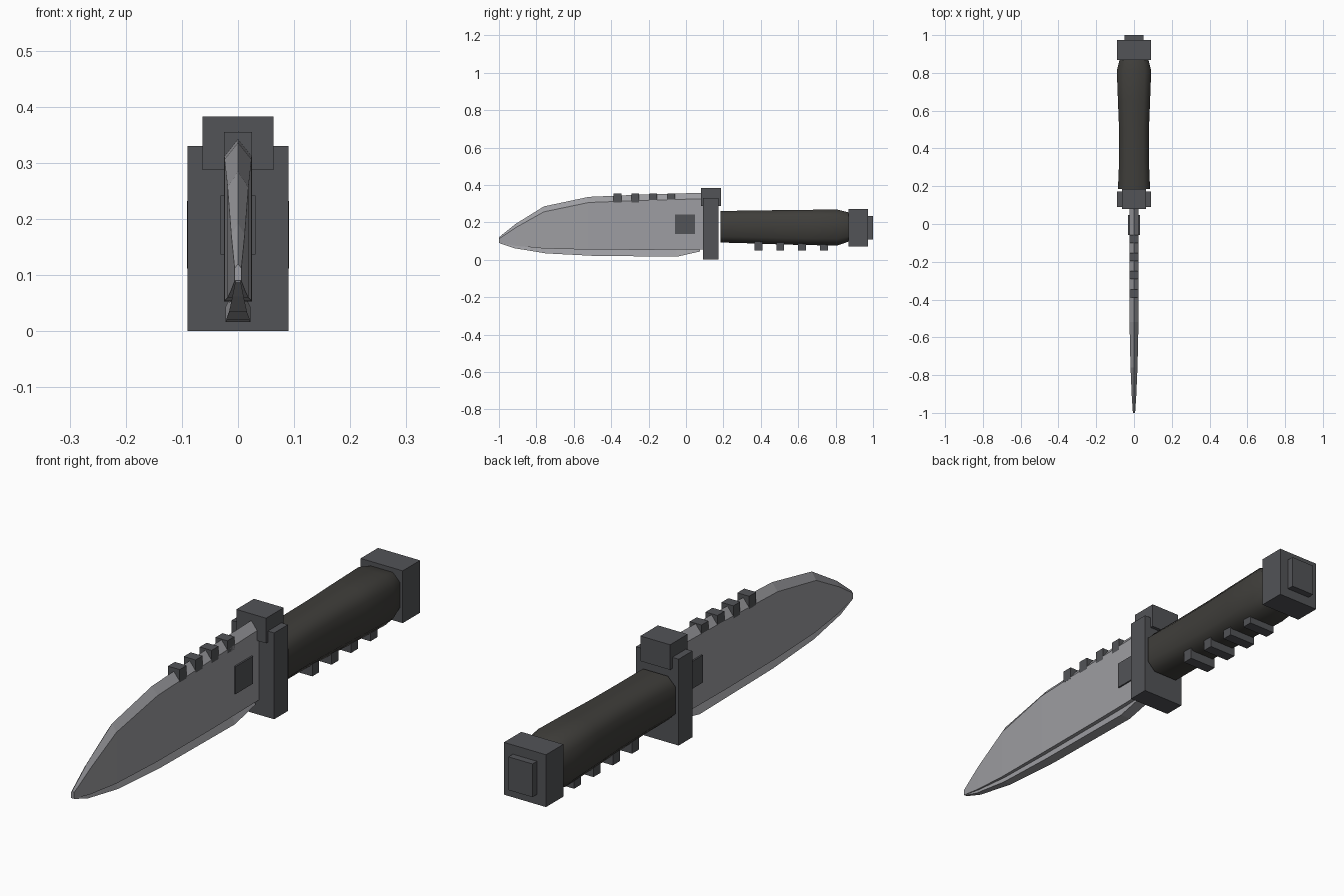
import bpy, bmesh

if "Cube" in bpy.data.objects:
    bpy.data.objects.remove(bpy.data.objects["Cube"])


def material(name, rgb):
    m = bpy.data.materials.new(name)
    m.diffuse_color = (*rgb, 1)
    m.use_nodes = True
    m.node_tree.nodes["Principled BSDF"].inputs["Base Color"].default_value = m.diffuse_color
    return m


STEEL = material("steel", (0.34, 0.34, 0.36))
DARK = material("dark_metal", (0.085, 0.087, 0.095))
GRIP = material("grip", (0.05, 0.048, 0.043))


def finish(name, bm, mat):
    bmesh.ops.recalc_face_normals(bm, faces=bm.faces)
    me = bpy.data.meshes.new(name)
    bm.to_mesh(me)
    bm.free()
    me.materials.append(mat)
    ob = bpy.data.objects.new(name, me)
    bpy.context.collection.objects.link(ob)
    return ob


def box(name, hx, y0, y1, z0, z1, mat=DARK):
    bm = bmesh.new()
    bmesh.ops.create_cube(bm, size=1)
    for v in bm.verts:
        v.co = (v.co.x * 2 * hx, (y0 + y1) / 2 + v.co.y * (y1 - y0),
                (z0 + z1) / 2 + v.co.z * (z1 - z0))
    return finish(name, bm, mat)


def loft(name, sections, mat):
    """Skin a list of (y, [(x, z), ...]) cross-sections and cap both ends."""
    bm = bmesh.new()
    rings = [[bm.verts.new((x, y, z)) for x, z in pts] for y, pts in sections]
    n = len(rings[0])
    for a, b in zip(rings, rings[1:]):
        for i in range(n):
            j = (i + 1) % n
            bm.faces.new((a[i], a[j], b[j], b[i]))
    bm.faces.new(rings[0])
    bm.faces.new(rings[-1])
    return finish(name, bm, mat)


# Blade body: flat sides with a peaked spine (y, half width, bottom, shoulder, spine)
body = [(-1.0, .006, .09, .112, .12), (-.91, .012, .074, .172, .192),
        (-.76, .0185, .060, .256, .285), (-.52, .024, .054, .306, .336),
        (-.2, .025, .053, .318, .350), (.095, .025, .056, .326, .358)]
loft("blade", [(y, [(-w, b), (w, b), (w, s), (0, t), (-w, s)])
               for y, w, b, s, t in body], STEEL)

# Cutting edge strip: flares towards its flat underside (y, half width, bottom, top)
edge = [(-.995, .005, .087, .095), (-.92, .010, .062, .085),
        (-.75, .016, .034, .066), (-.5, .021, .021, .060),
        (-.05, .022, .016, .060), (.075, .022, .044, .075)]
loft("blade_edge", [(y, [(-w, b), (w, b), (w * .3, t), (-w * .3, t)])
                    for y, w, b, t in edge], STEEL)

# Spine teeth and blade root plate
for i in range(4):
    y = -.367 + i * .096
    box(f"spine_tooth_{i + 1}", .025, y - .021, y + .021, .306, .355)
box("root_plate", .031, -.058, .047, .137, .242)

# Guard
box("guard", .09, .09, .173, 0, .33)
box("guard_top", .063, .08, .186, .287, .383)

# Handle: waisted eight-sided grip (y, half width, bottom, top)
grip = [(.185, .085, .092, .260), (.33, .079, .088, .263), (.5, .079, .082, .265),
        (.65, .085, .078, .267), (.81, .091, .076, .268), (.872, .076, .098, .252)]


def octagon(w, z0, z1):
    c, h = (z0 + z1) / 2, (z1 - z0) / 2
    k = .62
    return [(w, c - h * k), (w, c + h * k), (w * k, c + h), (-w * k, c + h),
            (-w, c + h * k), (-w, c - h * k), (-w * k, c - h), (w * k, c - h)]


handle = loft("handle", [(y, octagon(w, a, b)) for y, w, a, b in grip], GRIP)
bpy.context.view_layer.objects.active = handle
handle.select_set(True)
bpy.ops.object.shade_smooth_by_angle(angle=1.0)

# Finger ribs under the handle
for i in range(4):
    y = .387 + i * .117
    box(f"finger_rib_{i + 1}", .058, y - .021, y + .021, .050, .10)

# Pommel and end cap
box("pommel", .089, .868, .973, .07, .27)
box("pommel_cap", .051, .96, 1.0, .108, .235)
